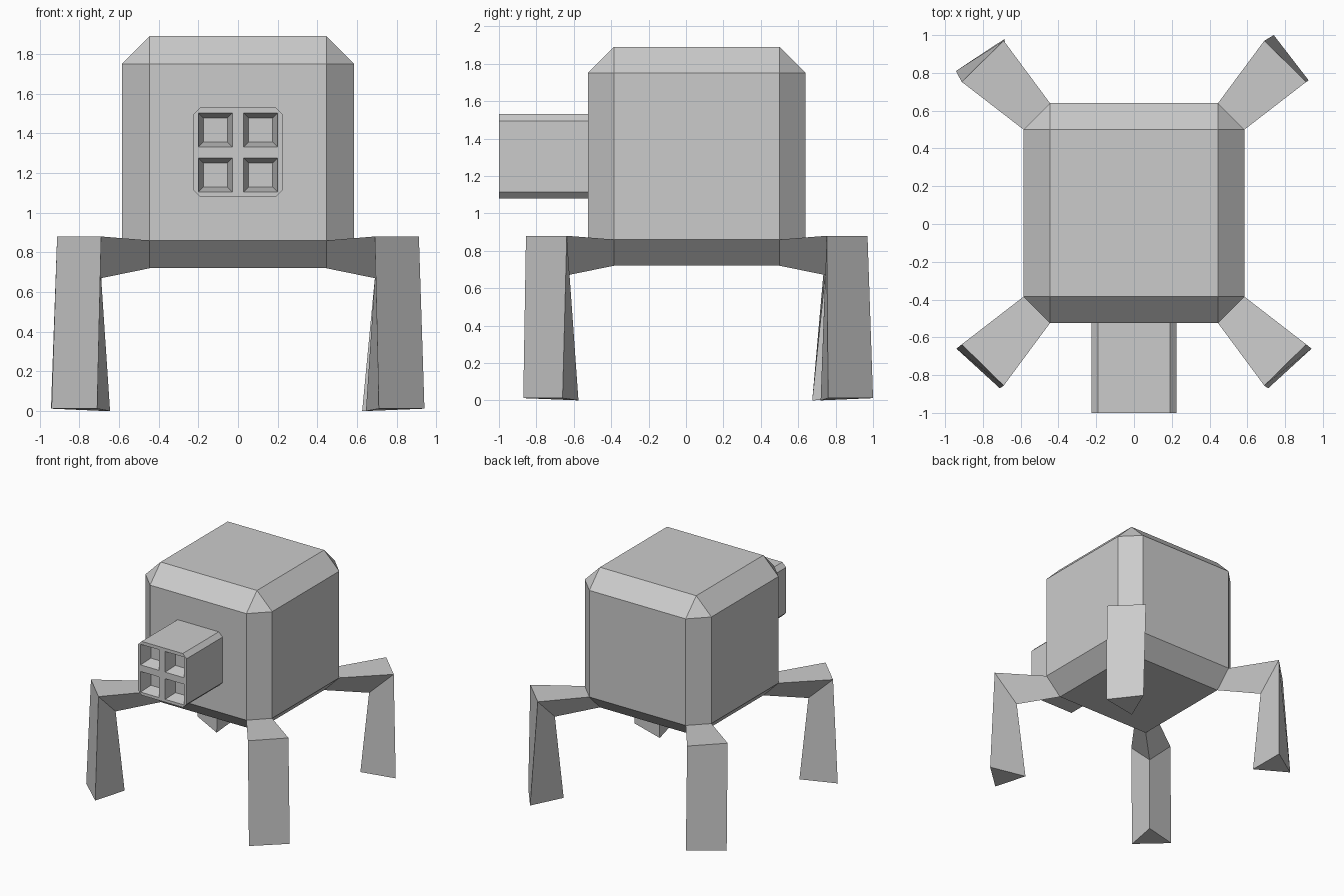
import bpy, bmesh
from mathutils import Vector

if "Cube" in bpy.data.objects:
    bpy.data.objects.remove(bpy.data.objects["Cube"])


def finish(name, bm):
    bmesh.ops.recalc_face_normals(bm, faces=bm.faces)
    mesh = bpy.data.meshes.new(name)
    bm.to_mesh(mesh)
    bm.free()
    obj = bpy.data.objects.new(name, mesh)
    bpy.context.collection.objects.link(obj)
    return obj


def box(lo, hi):
    lo, hi = Vector(lo), Vector(hi)
    bm = bmesh.new()
    bmesh.ops.create_cube(bm, size=1)
    for v in bm.verts:
        v.co = (lo + hi) / 2 + v.co * (hi - lo)
    return bm


def chamfer(bm, edges, width):
    bmesh.ops.bevel(bm, geom=edges, offset=width, offset_type='OFFSET',
                    segments=1, affect='EDGES', profile=0.5)


def loft(name, sections, cap_start=True):
    bm = bmesh.new()
    rings = [[bm.verts.new(p) for p in s] for s in sections]
    n = len(rings[0])
    for a, b in zip(rings, rings[1:]):
        for i in range(n):
            j = (i + 1) % n
            bm.faces.new((a[i], a[j], b[j], b[i]))
    bm.faces.new(rings[-1])
    if cap_start:
        bm.faces.new(rings[0][::-1])
    return finish(name, bm)


# Chamfered cube body, left open at the lower corners where the legs grow out
bm = box((-0.585, -0.525, 0.72), (0.585, 0.64, 1.89))
chamfer(bm, bm.edges[:], 0.14)
corners = [f for f in bm.faces if len(f.verts) == 3 and f.calc_center_median().z < 1]
bmesh.ops.delete(bm, geom=corners, context='FACES')
finish("body", bm)

# Barrel with chamfered long edges
bm = box((-0.225, -1.0, 1.08), (0.225, -0.5, 1.53))
long_edges = [e for e in bm.edges if abs(e.verts[0].co.y - e.verts[1].co.y) > 0.1]
chamfer(bm, long_edges, 0.035)
barrel = finish("barrel", bm)


# Four tapered pockets in the barrel front
def square(cx, cz, r, y):
    return [(cx + sx * r, y, cz + sz * r) for sx, sz in ((-1, -1), (1, -1), (1, 1), (-1, 1))]


for cx in (-0.114, 0.114):
    for cz in (1.19, 1.417):
        cutter = loft("pocket_cutter", [square(cx, cz, 0.091, -1.02),
                                        square(cx, cz, 0.061, -0.90)])
        cutter.hide_render = True
        cutter.hide_viewport = True
        cutter.display_type = 'WIRE'
        mod = barrel.modifiers.new("pocket", 'BOOLEAN')
        mod.operation = 'DIFFERENCE'
        mod.solver = 'EXACT'
        mod.object = cutter

# Three-sided legs: body corner, knee, slightly twisted foot
# Each foot lists its two outer points and the inner ridge point
feet = {
    "front_right_leg": (1, -1, [(0.71, -0.87), (0.94, -0.66), (0.645, -0.575)]),
    "front_left_leg": (-1, -1, [(-0.71, -0.87), (-0.94, -0.66), (-0.645, -0.575)]),
    "back_right_leg": (1, 1, [(0.74, 1.0), (0.925, 0.76), (0.626, 0.72)]),
    "back_left_leg": (-1, 1, [(-0.685, 0.98), (-0.943, 0.81), (-0.67, 0.675)]),
}
for name, (sx, sy, foot) in feet.items():
    def place(x, y, z):
        return (sx * x, 0.0575 + sy * y, z)
    root = [place(0.445, 0.5825, 0.86), place(0.585, 0.4425, 0.86), place(0.445, 0.4425, 0.72)]
    knee = [place(0.69, 0.913, 0.88), place(0.912, 0.695, 0.88), place(0.69, 0.687, 0.67)]
    sole = [(x, y, z) for (x, y), z in zip(foot, (0.012, 0.012, 0.0))]
    loft(name, [root, knee, sole], cap_start=False)
